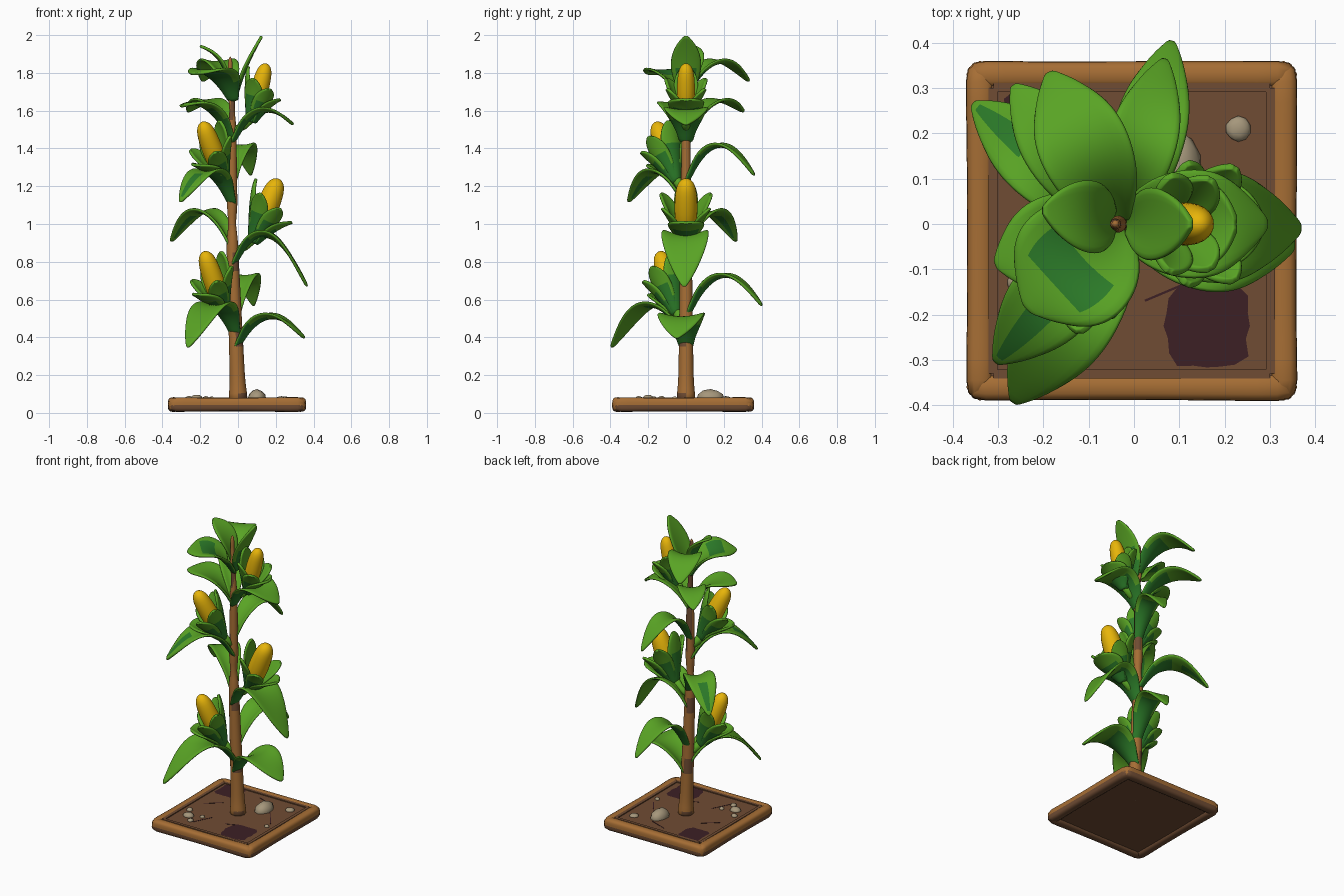
import bpy, bmesh, math, random
from mathutils import Vector as V

if "Cube" in bpy.data.objects:
    bpy.data.objects.remove(bpy.data.objects["Cube"])
random.seed(4)

def mat(name, c):
    m = bpy.data.materials.new(name)
    m.diffuse_color = (*c, 1)
    m.use_nodes = True
    m.node_tree.nodes["Principled BSDF"].inputs["Base Color"].default_value = m.diffuse_color
    return m

LEAF = mat("leaf green", (0.10, 0.37, 0.018))
DARK = mat("deep green", (0.025, 0.20, 0.022))
CORN = mat("corn yellow", (0.87, 0.50, 0.003))
WOOD = mat("warm wood", (0.38, 0.155, 0.035))
SOIL = mat("soil brown", (0.16, 0.072, 0.033))
PATCH = mat("dark soil", (0.045, 0.014, 0.018))
STONE = mat("pale stone", (0.38, 0.31, 0.20))

def make(name, bm, mats, smooth=True):
    me = bpy.data.meshes.new(name)
    bm.to_mesh(me)
    bm.free()
    for m in mats:
        me.materials.append(m)
    for p in me.polygons:
        p.use_smooth = smooth
    ob = bpy.data.objects.new(name, me)
    bpy.context.collection.objects.link(ob)
    return ob

def subsurf(ob, n=1):
    s = ob.modifiers.new("smooth", 'SUBSURF')
    s.levels = s.render_levels = n

# Curved leaf through base, mid and tip; dark on the underside near the stem
def blade(name, base, mid, tip, side, width, cup=0.5, cup_end=0.0, patch=None):
    base, mid, tip = V(base), V(mid), V(tip)
    ctrl = 2 * mid - (base + tip) / 2
    bm = bmesh.new()
    nu, nv = 14, 6
    rows = []
    for i in range(nu + 1):
        u = 1 - (1 - i / nu) ** 1.25
        p = (1 - u) ** 2 * base + 2 * u * (1 - u) * ctrl + u * u * tip
        t = (2 * (1 - u) * (ctrl - base) + 2 * u * (tip - ctrl)).normalized()
        n = t.cross(side).normalized()
        w = width / 2 * max(0.25 * (1 - u), max(0, math.sin(math.pi * u ** 1.15)) ** 0.65, 0.08)
        c = cup * (1 - u) + cup_end * u
        rows.append([bm.verts.new(p + side * w * (2 * j / nv - 1)
                                  + n * w * c * (2 * j / nv - 1) ** 2) for j in range(nv + 1)])
    for i in range(nu):
        for j in range(nv):
            f = bm.faces.new((rows[i][j], rows[i + 1][j], rows[i + 1][j + 1], rows[i][j + 1]))
            f.material_index = 2 if i < 6 and (i < 3 or 0 < j < 5) else 0
            if patch and patch[0] <= i <= patch[1] and patch[2] <= j <= patch[3]:
                f.material_index = 3
    ob = make(name, bm, [LEAF, LEAF, LEAF, DARK])
    s = ob.modifiers.new("thickness", 'SOLIDIFY')
    s.thickness, s.offset, s.material_offset = 0.016, -1, 1
    subsurf(ob)
    return ob

# Tapered tube along points with a radius for each
def tube(name, pts, radii, mats, rule=None, sides=12):
    bm = bmesh.new()
    rings = []
    for k, p in enumerate(pts):
        p = V(p)
        d = V(pts[min(k + 1, len(pts) - 1)]) - V(pts[max(k - 1, 0)])
        q = d.to_track_quat('Z', 'Y')
        rings.append([bm.verts.new(p + q @ V((radii[k] * math.cos(a), radii[k] * math.sin(a), 0)))
                      for a in (2 * math.pi * s / sides for s in range(sides))])
    for r, (lo, hi) in enumerate(zip(rings, rings[1:])):
        for s in range(sides):
            f = bm.faces.new((lo[s], lo[(s + 1) % sides], hi[(s + 1) % sides], hi[s]))
            if rule and rule(r, s):
                f.material_index = 1
    bm.faces.new(rings[0][::-1])
    bm.faces.new(rings[-1])
    return make(name, bm, mats)

def stem_x(z):
    return 0.004 - 0.035 * min(1, z / 0.9)

# Stalk with brown patches near the leaf joints
zs = [0.06, 0.1, 0.16] + [0.25 + 0.1 * k for k in range(16)] + [1.82, 1.89]
rad = [0.055, 0.05, 0.043] + [0.041 - 0.0014 * k for k in range(16)] + [0.016, 0.009]
stalk = tube("stalk", [(stem_x(z) - (0.01 if z > 1.7 else 0), 0, z) for z in zs],
             rad, [WOOD, SOIL],
             lambda r, s: (r % 4 == 0 and s % 6 < 3) or (r > 12 and 7 < s < 11))
subsurf(stalk)

# Long leaves: tip x, tip y, base z, mid z, tip z, width, painted patch
STREAK = (8, 12, 2, 3)
leaves = [
    (0.36, -0.05, 0.34, 0.51, 0.40, 0.25, None), (-0.27, -0.40, 0.40, 0.57, 0.35, 0.21, None),
    (0.085, 0.41, 0.50, 0.73, 0.57, 0.16, None), (-0.36, 0.27, 0.88, 1.07, 0.91, 0.18, STREAK),
    (0.375, -0.01, 0.78, 0.94, 0.67, 0.25, None), (-0.31, -0.31, 1.10, 1.28, 1.12, 0.19, STREAK),
    (0.07, 0.37, 1.22, 1.42, 1.26, 0.15, None), (-0.27, 0.31, 1.46, 1.65, 1.60, 0.17, None),
    (0.30, 0.00, 1.43, 1.60, 1.53, 0.24, None), (-0.24, -0.19, 1.65, 1.80, 1.80, 0.29, (5, 8, 1, 4)),
    (-0.19, 0.34, 1.68, 1.86, 1.76, 0.20, None), (-0.31, -0.09, 1.44, 1.62, 1.63, 0.22, None)]
for i, (x, y, zb, zm, zt, w, patch) in enumerate(leaves):
    b = V((stem_x(zb), 0, zb))
    m = b.lerp(V((x, y, 0)), 0.47)
    m.z = zm
    d = V((x - b.x, y, 0)).normalized()
    blade(f"leaf_{i + 1}", b, m, (x, y, zt), V((-d.y, d.x, 0)), w, 0.6, -0.15, patch)

# Upright leaves at the crown
blade("crown_leaf_right", (-0.02, 0, 1.66), (0.035, 0, 1.83), (0.12, 0, 2.0), V((0, 1, 0)), 0.16, 0.3)
blade("crown_leaf_left", (-0.04, 0.01, 1.72), (-0.09, 0.015, 1.87), (-0.20, 0.03, 1.95),
      V((0, -1, 0)), 0.16, 0.3)

# Corn cobs, each with short stem and a cup of husk leaves
cobs = [((-0.07, -0.05, 0.52), (-0.18, -0.14, 0.855), 0.058),
        ((0.08, 0, 0.90), (0.215, 0, 1.24), 0.064),
        ((-0.07, -0.05, 1.22), (-0.19, -0.16, 1.54), 0.058),
        ((0.07, 0, 1.54), (0.15, 0, 1.85), 0.05)]
for c, (b, t, r) in enumerate(cobs):
    b, t = V(b), V(t)
    L = (t - b).length
    a = (t - b).normalized()
    out = V((b.x, b.y, 0))
    out = (out - a * out.dot(a)).normalized()
    prof = [(0.08, 0.3), (0.2, 0.75), (0.4, 1), (0.6, 1), (0.78, 0.93), (0.9, 0.78), (0.97, 0.5), (1.0, 0.15)]
    subsurf(tube(f"cob_{c + 1}", [b + a * L * h for h, _ in prof], [r * k for _, k in prof], [CORN]))
    s = V((stem_x(b.z), 0, b.z - 0.05))
    tube(f"cob_stem_{c + 1}", [s, s.lerp(b, 0.6), b + a * L * 0.12], [0.018, 0.022, 0.03], [LEAF])
    # (angle, height, spread, width): broad outer leaf, low side leaves, tall back leaves
    for k, (deg, h, sp, w) in enumerate([(0, 0.50, 2.3, 0.19), (62, 0.62, 2.1, 0.10), (-62, 0.62, 2.1, 0.10),
                                         (115, 0.72, 2.2, 0.10), (-115, 0.72, 2.2, 0.10),
                                         (180, 0.88, 1.6, 0.12)]):
        ang = math.radians(deg)
        rd = out * math.cos(ang) + a.cross(out) * math.sin(ang)
        mid = b + a * L * h * 0.62 + rd * r * 1.3
        blade(f"husk_{c + 1}_{k + 1}", b + rd * 0.012, mid, b + a * L * h + rd * r * sp,
              a.cross(rd), w, 0.6, 0.1)

# Wooden frame: four rounded beams with flared ends, brown lower half
CX, CY, HX, HY = -0.005, -0.015, 0.335, 0.345
def beam(name, p, q):
    n = 8
    bm = bmesh.new()
    p, q = V(p), V(q)
    d = (q - p).normalized()
    s = V((-d.y, d.x, 0))
    sec = [(-1, -0.1), (-1, -0.6), (-0.7, -1), (0.7, -1), (1, -0.6), (1, -0.1),
           (1, 0.6), (0.7, 1), (-0.7, 1), (-1, 0.6)]
    rings = []
    for i in range(n + 1):
        e = abs(2 * i / n - 1)
        g = 0.93 + 0.12 * e ** 4 + random.uniform(-0.03, 0.03)
        rings.append([bm.verts.new(p.lerp(q, i / n) + s * x * 0.031 * g + V((0, 0, z * 0.04 * g)))
                      for x, z in sec])
    for lo, hi in zip(rings, rings[1:]):
        for k in range(10):
            bm.faces.new((lo[k], lo[(k + 1) % 10], hi[(k + 1) % 10], hi[k]))
    bm.faces.new(rings[0])
    bm.faces.new(rings[-1])
    bmesh.ops.recalc_face_normals(bm, faces=bm.faces)
    for f in bm.faces:
        f.material_index = 1 if f.calc_center_median().z < 0.035 else 0
    subsurf(make(name, bm, [WOOD, SOIL]))

for sgn, nx, ny in ((-1, "left", "front"), (1, "right", "back")):
    beam(f"frame_{ny}", (CX - HX - 0.035, CY + sgn * HY, 0.044), (CX + HX + 0.035, CY + sgn * HY, 0.044))
    beam(f"frame_{nx}", (CX + sgn * HX, CY - HY - 0.035, 0.044), (CX + sgn * HX, CY + HY + 0.035, 0.044))

def slab(name, c, size, m, turn=0):
    bm = bmesh.new()
    bmesh.ops.create_cube(bm, size=1)
    bmesh.ops.scale(bm, vec=size, verts=bm.verts)
    ob = make(name, bm, [m], False)
    ob.location = c
    ob.rotation_euler.z = turn
    return ob

# Soil bed, raised lips, dark patches and cracks
slab("soil_bed", (CX, CY, 0.049), (0.64, 0.66, 0.05), SOIL)
for sgn, nx, ny in ((-1, "left", "front"), (1, "right", "back")):
    slab(f"soil_lip_{nx}", (CX + sgn * 0.306, CY, 0.055), (0.02, 0.63, 0.05), SOIL)
    slab(f"soil_lip_{ny}", (CX, CY + sgn * 0.316, 0.055), (0.61, 0.02, 0.05), SOIL)
for i, (x, y, w) in enumerate([(0.16, -0.225, 0.095), (-0.21, 0.22, 0.08)]):
    bm = bmesh.new()
    ring = []
    for k in range(20):
        a = 2 * math.pi * k / 20
        d = w / max(abs(math.cos(a)), abs(math.sin(a))) ** 0.8 * random.uniform(0.9, 1.02)
        ring.append(bm.verts.new((x + d * math.cos(a), y + d * math.sin(a), 0.077)))
    bm.faces.new(ring)
    make(f"dark_patch_{i + 1}", bm, [PATCH], False)
for i, (x, y, t, l) in enumerate([(0.07, -0.15, 0.4, 0.1), (-0.12, -0.2, 1.1, 0.14), (0.2, 0.05, 2.2, 0.16),
                                  (-0.2, 0.03, 0.7, 0.12), (0.04, 0.23, 2.8, 0.12)]):
    slab(f"crack_{i + 1}", (x, y, 0.074), (l, 0.005, 0.003), PATCH, t)

# Stones
stones = [(0.10, 0.13, 0.05, 0.075, 0.05), (0.23, 0.21, 0.028, 0.028, 0.014), (-0.22, -0.20, 0.035, 0.03, 0.022),
          (-0.26, -0.13, 0.02, 0.02, 0.015), (-0.17, -0.25, 0.018, 0.02, 0.014),
          (-0.14, -0.17, 0.015, 0.015, 0.012), (0.25, -0.06, 0.016, 0.014, 0.012)]
for i, (x, y, sx, sy, sz) in enumerate(stones):
    bm = bmesh.new()
    bmesh.ops.create_icosphere(bm, subdivisions=2, radius=1)
    for v in bm.verts:
        v.co *= random.uniform(0.94, 1.04)
    bmesh.ops.scale(bm, vec=(sx, sy, sz), verts=bm.verts)
    make(f"stone_{i + 1}", bm, [STONE]).location = (x, y, 0.075)
